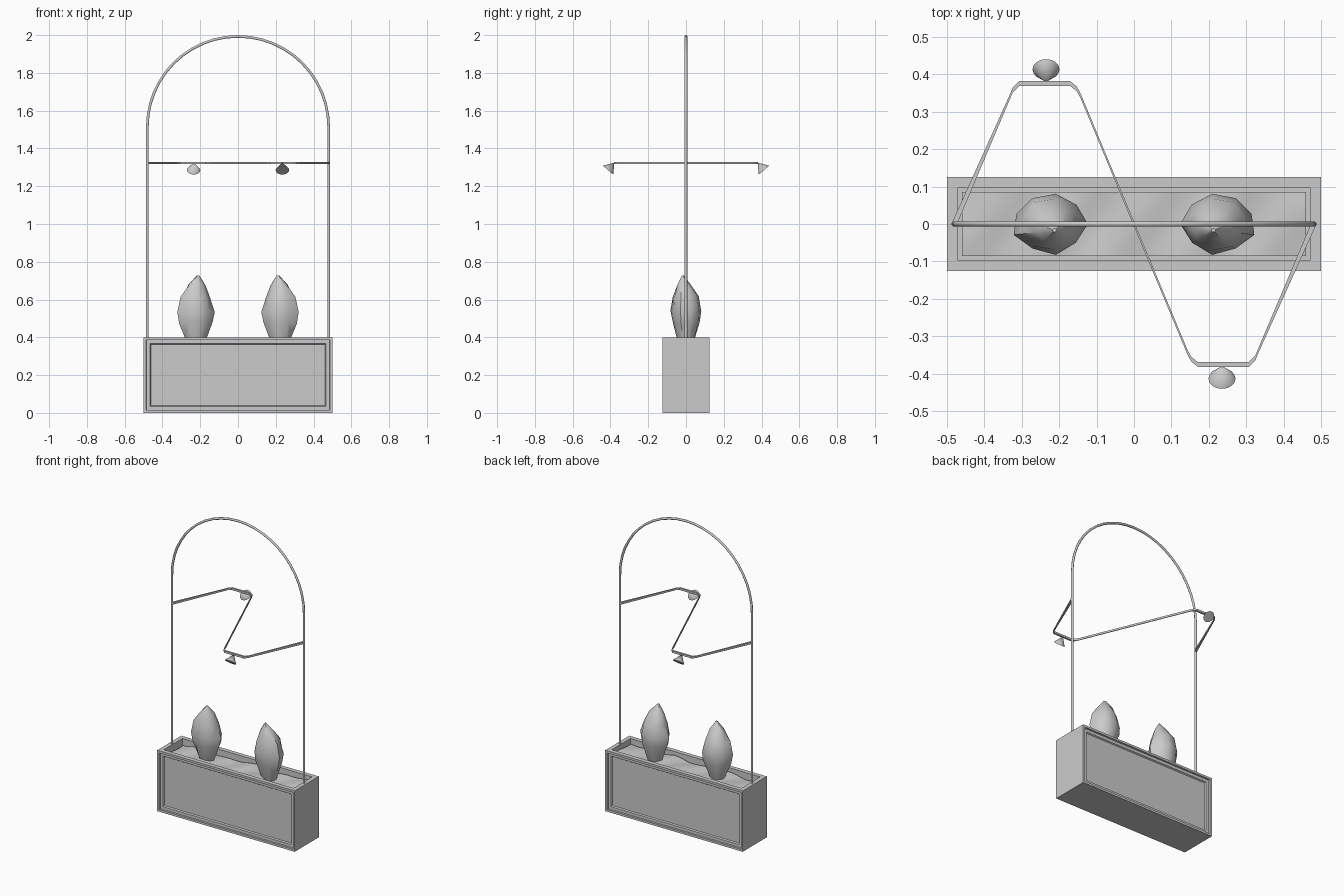
import bpy, bmesh, math, random
from mathutils import Vector

cube = bpy.data.objects.get("Cube")
if cube:
    bpy.data.objects.remove(cube, do_unlink=True)

grey = bpy.data.materials.new("plain grey")
grey.use_nodes = True
grey.diffuse_color = (0.6, 0.6, 0.6, 1)
grey.node_tree.nodes["Principled BSDF"].inputs["Base Color"].default_value = (0.6, 0.6, 0.6, 1)


def finish(name, bm, smooth=None):
    bmesh.ops.recalc_face_normals(bm, faces=bm.faces)
    mesh = bpy.data.meshes.new(name)
    bm.to_mesh(mesh)
    bm.free()
    mesh.materials.append(grey)
    obj = bpy.data.objects.new(name, mesh)
    bpy.context.collection.objects.link(obj)
    if smooth:
        bpy.ops.object.select_all(action='DESELECT')
        obj.select_set(True)
        bpy.context.view_layer.objects.active = obj
        bpy.ops.object.shade_smooth_by_angle(angle=math.radians(smooth))
    return obj


def skin(bm, rings):
    """Join closed rings of points and cap both ends."""
    loops = [[bm.verts.new(p) for p in ring] for ring in rings]
    n = len(loops[0])
    for a, b in zip(loops, loops[1:]):
        for i in range(n):
            j = (i + 1) % n
            bm.faces.new((a[i], a[j], b[j], b[i]))
    bm.faces.new(loops[0])
    bm.faces.new(loops[-1])


def tube(name, path, sides, up, smooth):
    """Sweep a polygon; each path item is a point and its side vector."""
    bm = bmesh.new()
    angles = [math.tau * (i + 0.5) / sides for i in range(sides)]
    skin(bm, [[p + s * math.cos(a) + up * math.sin(a) for a in angles] for p, s in path])
    return finish(name, bm, smooth)


# Planter box: open top, framed recessed panels front and back
bm = bmesh.new()
bmesh.ops.create_cube(bm, size=1)
for v in bm.verts:
    v.co = (v.co.x, v.co.y * 0.25, (v.co.z + 0.5) * 0.4)
bm.normal_update()
top = [f for f in bm.faces if f.normal.z > 0.9]
panels = [f for f in bm.faces if abs(f.normal.y) > 0.9]
bmesh.ops.inset_region(bm, faces=top, thickness=0.04)
bmesh.ops.inset_region(bm, faces=top, thickness=0, depth=-0.06)
for f in panels:
    for width, depth in ((0.02, 0), (0.001, -0.012), (0.027, 0), (0.007, -0.008)):
        bmesh.ops.inset_region(bm, faces=[f], thickness=width, depth=depth)
finish("planter_box", bm)

# Uneven soil
bm = bmesh.new()
bmesh.ops.create_grid(bm, x_segments=24, y_segments=6, size=0.5)
for v in bm.verts:
    x, y = v.co.x * 0.92, v.co.y * 0.17
    v.co = (x, y, 0.37 + 0.007 * math.sin(17 * x + 9 * y) + 0.005 * math.cos(31 * x - 25 * y))
finish("soil", bm, 60)

# Tall arch standing on the box rim
r = 0.0075
path = [(Vector((-0.48, 0, 0.38)), Vector((-r, 0, 0)))]
for i in range(25):
    a = math.pi * (1 - i / 24)
    d = Vector((math.cos(a), 0, math.sin(a)))
    path.append((d * 0.48 + Vector((0, 0, 1.513)), d * r))
path.append((Vector((0.48, 0, 0.38)), Vector((r, 0, 0))))
tube("arch", path, 8, Vector((0, r, 0)), 50)

# Zigzag rail: one half, repeated by a half turn
half = [(-0.48, 0), (-0.33, 0.343), (-0.324, 0.358), (-0.307, 0.375),
        (-0.17, 0.375), (-0.153, 0.361), (-0.143, 0.343)]
full = half + [(-x, -y) for x, y in reversed(half)]
path = [(Vector((x, y, 1.323)), Vector((0, 0.009, 0))) for x, y in full]
path[0] = (path[0][0], Vector((-0.009, 0.004, 0)))
path[-1] = (path[-1][0], Vector((-0.009, 0.004, 0)))
tube("zigzag_rail", path, 4, Vector((0, 0, 0.009)), None)

# Lamp cones hanging outward and down from the rail
for name, side in (("back_lamp", 1), ("front_lamp", -1)):
    axis = Vector((0, 0.65 * side, -0.76))
    bm = bmesh.new()
    bmesh.ops.create_cone(bm, cap_ends=True, segments=16, radius1=0.036, radius2=0, depth=0.052)
    lamp = finish(name, bm, 60)
    lamp.rotation_mode = 'QUATERNION'
    lamp.rotation_quaternion = (-axis).to_track_quat('Z', 'Y')
    lamp.location = Vector((-0.235 * side, 0.396 * side, 1.305))

# Two faceted bushes, mirrored: height, radius, sideways lean
profile = ((0.35, 0.04, 0), (0.40, 0.058, 0), (0.48, 0.087, 0), (0.54, 0.096, 0),
           (0.61, 0.080, 0.002), (0.68, 0.046, 0.008), (0.728, 0.006, 0.014))
for name, side in (("right_bush", 1), ("left_bush", -1)):
    rng = random.Random(4)
    rings = []
    for z, rad, lean in profile:
        ring = []
        for i in range(9):
            a = math.tau * i / 9
            k = rad * rng.uniform(0.93, 1.07)
            ring.append(Vector((side * (-0.226 + lean + k * math.cos(a)),
                                k * 0.84 * math.sin(a) - lean * 1.2,
                                z + rng.uniform(-0.1, 0.1) * rad)))
        rings.append(ring)
    bm = bmesh.new()
    skin(bm, rings)
    finish(name, bm, 45)
